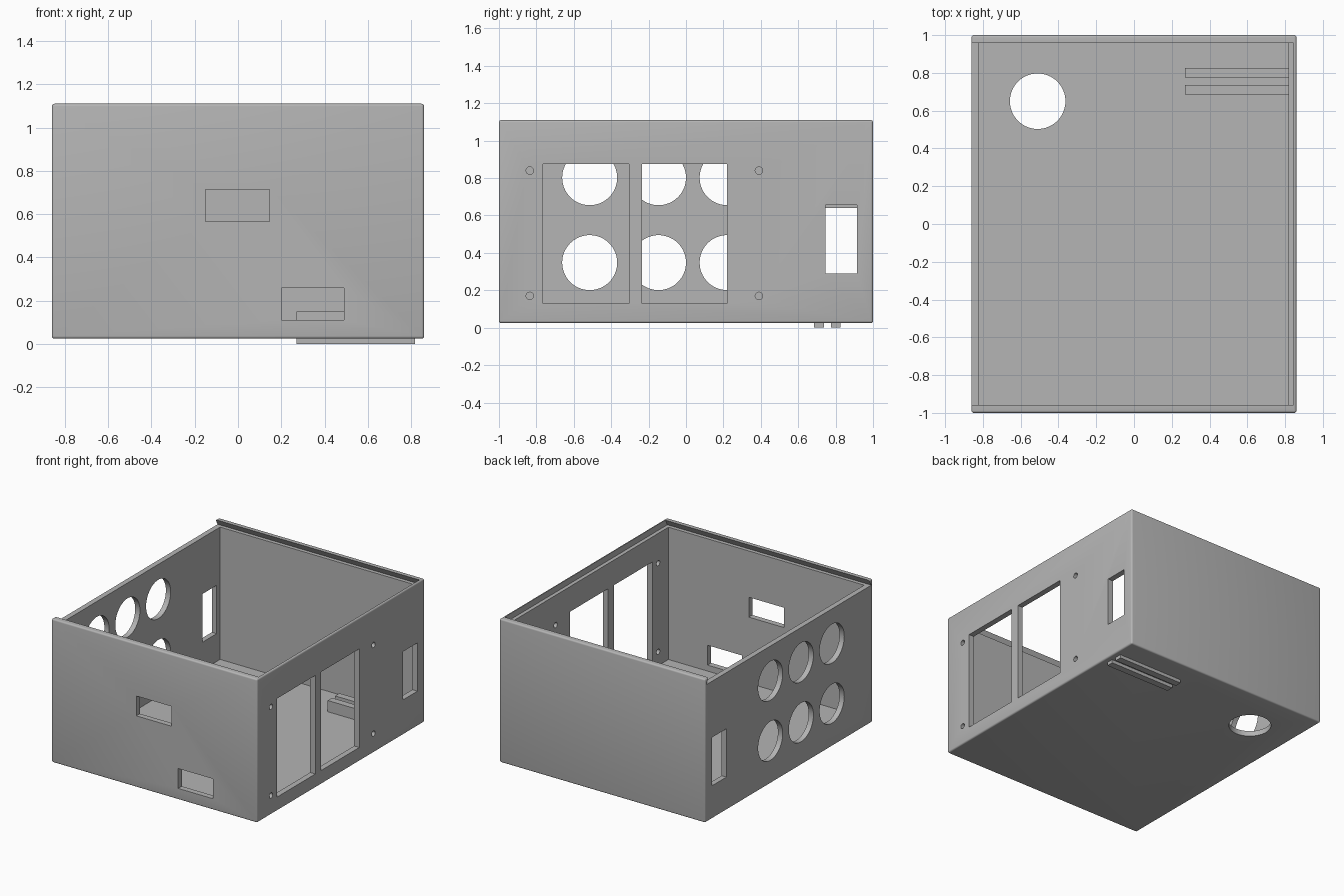
import bpy, bmesh, math
from mathutils import Matrix, Vector

cube = bpy.data.objects.get("Cube")
if cube:
    bpy.data.objects.remove(cube, do_unlink=True)

grey = bpy.data.materials.new("plain grey")
grey.use_nodes = True
colour = (0.46, 0.46, 0.46, 1)
grey.diffuse_color = colour
grey.node_tree.nodes["Principled BSDF"].inputs["Base Color"].default_value = colour


def add_object(name, bm):
    mesh = bpy.data.meshes.new(name)
    bmesh.ops.recalc_face_normals(bm, faces=bm.faces)
    bm.to_mesh(mesh)
    bm.free()
    mesh.materials.append(grey)
    obj = bpy.data.objects.new(name, mesh)
    bpy.context.collection.objects.link(obj)
    return obj


def box(name, x, y, z, bevel=0):
    """Box from (low, high) ranges, with optional rounded edges."""
    bm = bmesh.new()
    bmesh.ops.create_cube(bm, size=1)
    size = [r[1] - r[0] for r in (x, y, z)]
    centre = [(r[0] + r[1]) / 2 for r in (x, y, z)]
    bmesh.ops.scale(bm, vec=size, verts=bm.verts)
    bmesh.ops.translate(bm, vec=centre, verts=bm.verts)
    if bevel:
        bmesh.ops.bevel(bm, geom=bm.edges[:], offset=bevel, segments=4,
                        profile=0.5, affect='EDGES')
    return add_object(name, bm)


def rod(name, centre, radius, axis, sides=64):
    bm = bmesh.new()
    turn = Matrix.Rotation(math.pi / 2, 4, 'Y') if axis == 'X' else Matrix()
    bmesh.ops.create_cone(bm, cap_ends=True, segments=sides, radius1=radius,
                          radius2=radius, depth=0.2,
                          matrix=Matrix.Translation(centre) @ turn)
    return add_object(name, bm)


def prism(name, profile, x0, x1):
    """Extrude a (y, z) profile along x."""
    bm = bmesh.new()
    face = bm.faces.new([bm.verts.new((x0, y, z)) for y, z in profile])
    out = bmesh.ops.extrude_face_region(bm, geom=[face])
    moved = [g for g in out["geom"] if isinstance(g, bmesh.types.BMVert)]
    bmesh.ops.translate(bm, vec=Vector((x1 - x0, 0, 0)), verts=moved)
    return add_object(name, bm)


# Outer case with softly rounded edges
W, TOP, BASE, FLOOR = 0.86, 1.11, 0.025, 0.065
case = box("case", (-W, W), (-1, 1), (BASE, TOP), bevel=0.012)

# Cavity and the dovetail lid channel, open on the left
LEDGE = 1.065
cutters = [
    box("cavity", (-0.82, 0.817), (-0.957, 0.957), (FLOOR, 1.3)),
    prism("lid_channel", [(-0.985, LEDGE), (0.985, LEDGE),
                          (0.956, 1.116), (-0.956, 1.116)], -1, 0.845),
]

right, left, front = (0.75, 0.95), (-0.95, -0.75), (-1.1, -0.9)

# Right wall: two display windows, socket slot and screw holes
for y in ((-0.765, -0.305), (-0.235, 0.22)):
    cutters.append(box("window_cut", right, y, (0.13, 0.875)))
cutters.append(box("right_slot_cut", right, (0.745, 0.915), (0.29, 0.655)))
for y in (-0.835, 0.39):
    for z in (0.17, 0.84):
        cutters.append(rod("screw_cut", (W, y, z), 0.02, 'X', 24))

# Left wall: six round holes and a slot
for y in (-0.515, -0.147, 0.22):
    for z in (0.348, 0.802):
        cutters.append(rod("round_cut", (-W, y, z), 0.147, 'X'))
cutters.append(box("left_slot_cut", left, (0.745, 0.915), (0.275, 0.64)))

# Front wall: two slots
cutters.append(box("middle_slot_cut", (-0.15, 0.145), front, (0.565, 0.715)))
cutters.append(box("low_slot_cut", (0.2, 0.49), front, (0.11, 0.26)))

# Floor: cable hole
cutters.append(rod("cable_cut", (-0.51, 0.65, 0.045), 0.147, 'Z'))

bpy.context.view_layer.objects.active = case
for cutter in cutters:
    cutter.hide_render = True
    mod = case.modifiers.new("cut", 'BOOLEAN')
    mod.operation, mod.solver, mod.object = 'DIFFERENCE', 'EXACT', cutter
    bpy.ops.object.modifier_apply(modifier=mod.name)
    bpy.data.objects.remove(cutter, do_unlink=True)

# Rails standing through the floor
for name, y in (("front_rail", 0.685), ("back_rail", 0.775)):
    box(name, (0.27, 0.817), (y, y + 0.052), (0, 0.15))

# Smooth the rounded edges and holes, keep the corners sharp
bpy.ops.object.select_all(action='DESELECT')
case.select_set(True)
bpy.context.view_layer.objects.active = case
bpy.ops.object.shade_smooth_by_angle(angle=math.radians(30))
